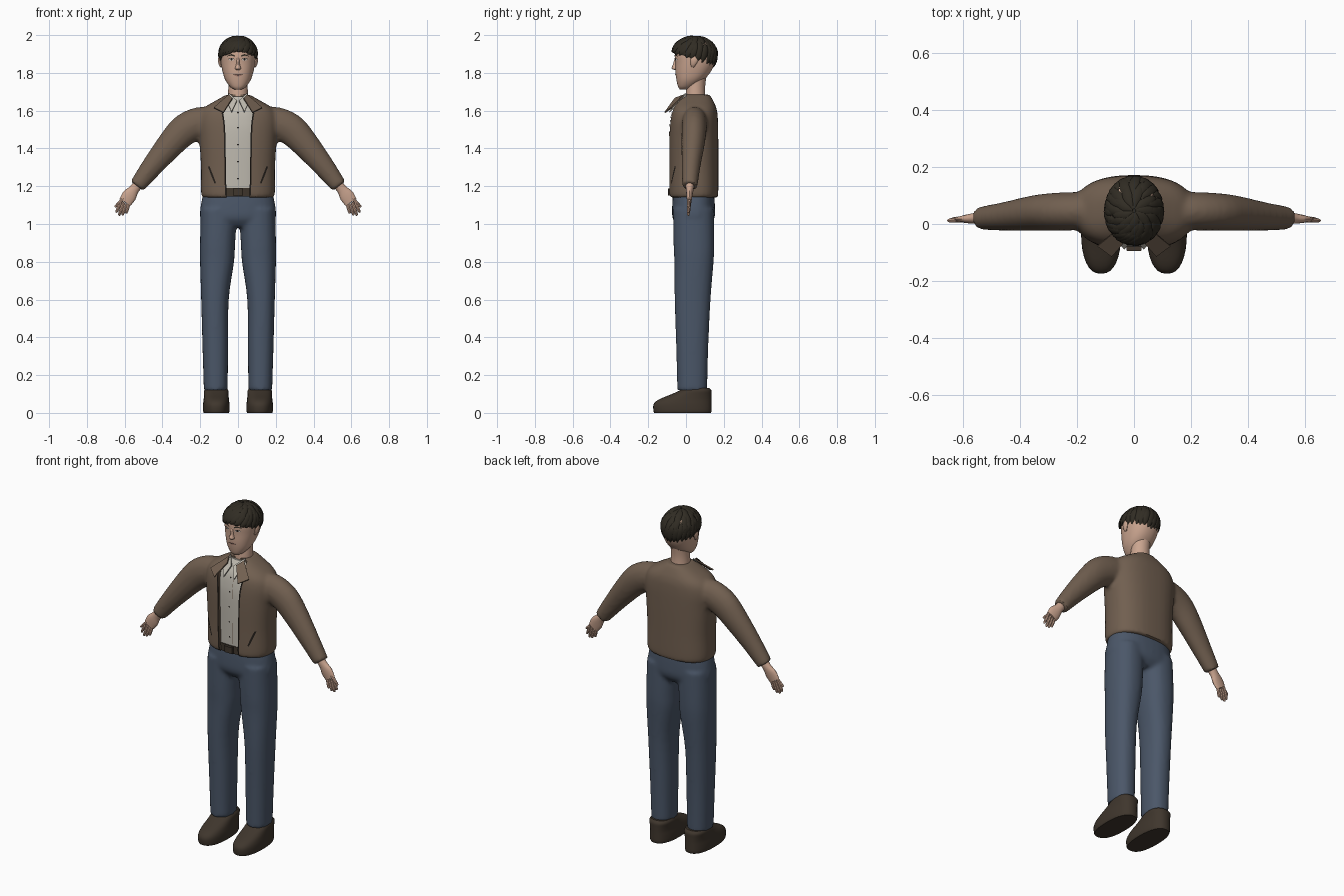
import bpy, bmesh, math, random
from mathutils import Vector as V
from mathutils.bvhtree import BVHTree

if "Cube" in bpy.data.objects:
    bpy.data.objects.remove(bpy.data.objects["Cube"])

random.seed(4)

def material(name, *rgb):
    m = bpy.data.materials.new(name)
    m.diffuse_color = (*rgb, 1)
    m.use_nodes = True
    m.node_tree.nodes["Principled BSDF"].inputs["Base Color"].default_value = m.diffuse_color
    return m

BROWN = material("jacket brown", .165, .115, .08)
BLUE = material("denim blue", .07, .095, .14)
CREAM = material("shirt cream", .52, .49, .43)
SKIN = material("skin", .60, .38, .28)
HAIR = material("hair dark", .030, .025, .017)
LEATHER = material("shoe leather", .050, .037, .026)
DARK = material("dark trim", .018, .014, .011)
WHITE = material("eye white", .6, .58, .55)
LIP = material("lip", .36, .19, .15)

def finish(bm, name, *mats):
    bmesh.ops.recalc_face_normals(bm, faces=bm.faces)
    me = bpy.data.meshes.new(name)
    bm.to_mesh(me)
    bm.free()
    ob = bpy.data.objects.new(name, me)
    bpy.context.collection.objects.link(ob)
    for m in mats:
        me.materials.append(m)
    return ob

def skin_rings(bm, rings):
    rows = [[bm.verts.new(p) for p in r] for r in rings]
    n = len(rows[0])
    for a, b in zip(rows, rows[1:]):
        for i in range(n):
            bm.faces.new((a[i], a[(i + 1) % n], b[(i + 1) % n], b[i]))
    bm.faces.new(rows[0])
    bm.faces.new(rows[-1])

def spline(rows, k):
    """Catmull-Rom interpolation of number tuples."""
    out = []
    for i in range(len(rows) - 1):
        p = [rows[max(0, min(len(rows) - 1, i + j))] for j in (-1, 0, 1, 2)]
        for s in range(k):
            t = s / k
            out.append([b + .5 * t * (c - a + t * (2 * a - 5 * b + 4 * c - d + t * (3 * (b - c) + d - a)))
                        for a, b, c, d in zip(*p)])
    return out + [list(rows[-1])]

def ring(c, u, v, n, e):
    pts = []
    for i in range(n):
        a = 2 * math.pi * i / n
        f = lambda q: math.copysign(abs(q) ** (2 / e), q)
        pts.append(c + u * f(math.cos(a)) + v * f(math.sin(a)))
    return pts

def stack(bm, rows, n=32, e=2.0, k=4):
    """Upright body from rows of (z, cx, cy, rx, ry)."""
    skin_rings(bm, [ring(V((x, y, z)), V((rx, 0, 0)), V((0, ry, 0)), n, e)
                    for z, x, y, rx, ry in spline(rows, k)])

def tube(bm, rows, up=lambda p: V((0, 1, 0)), n=16, k=3):
    """Tube along rows of (x, y, z, width, depth)."""
    rows = spline(rows, k)
    P = [V(r[:3]) for r in rows]
    rings = []
    for i, r in enumerate(rows):
        t = (P[min(i + 1, len(P) - 1)] - P[max(i - 1, 0)]).normalized()
        u = t.cross(up(P[i])).normalized()
        rings.append(ring(P[i], u * r[3], u.cross(t) * r[4], n, 2))
    skin_rings(bm, rings)

def bake(ob):
    dg = bpy.context.evaluated_depsgraph_get()
    me = bpy.data.meshes.new_from_object(ob.evaluated_get(dg))
    ob.modifiers.clear()
    ob.data = me

def fuse(ob, voxel):
    m = ob.modifiers.new("fuse", 'REMESH')
    m.mode, m.voxel_size = 'VOXEL', voxel
    m = ob.modifiers.new("soften", 'SMOOTH')
    m.factor, m.iterations = .5, 5
    bake(ob)

def tree(ob):
    bm = bmesh.new()
    bm.from_mesh(ob.data)
    t = BVHTree.FromBMesh(bm)
    bm.free()
    return t

def ribbon(name, pts, mat, target, lift=.003):
    """Thin plate laid on a front surface, rows of (x, z, half width)."""
    pts = spline(pts, 4)
    bm, rows = bmesh.new(), []
    for i, (x, z, w) in enumerate(pts):
        a, b = pts[max(i - 1, 0)], pts[min(i + 1, len(pts) - 1)]
        d = V((b[0] - a[0], b[1] - a[1])).normalized()
        row = []
        for s in (-1, 1):
            q = V((x - s * w * d.y, -1, z + s * w * d.x))
            hit = target.ray_cast(q, V((0, 1, 0)))[0]
            row.append(bm.verts.new((q.x, (hit.y if hit else -.03) - lift, q.z)))
        rows.append(row)
    for a, b in zip(rows, rows[1:]):
        bm.faces.new((a[0], b[0], b[1], a[1]))
    return finish(bm, name, mat)

def flap(name, pts, mat):
    bm = bmesh.new()
    bm.faces.new([bm.verts.new(p) for p in pts])
    ob = finish(bm, name, mat)
    ob.modifiers.new("thickness", 'SOLIDIFY').thickness = .007
    bake(ob)

# trousers
bm = bmesh.new()
stack(bm, [(1.17, 0, .04, .182, .108), (1.1, 0, .04, .197, .113), (1.03, 0, .04, .2, .111),
           (.985, 0, .04, .16, .08)], e=2.4)
for s in (-1, 1):
    stack(bm, [(1.08, s * .1, .04, .097, .108), (.9, s * .108, .042, .093, .108), (.8, s * .111, .042, .09, .104),
               (.6, s * .122, .035, .073, .095), (.35, s * .12, .033, .068, .085), (.12, s * .118, .033, .063, .079)], e=2.3)
fuse(finish(bm, "trousers", BLUE), .011)

# shoes
for s in (-1, 1):
    bm = bmesh.new()
    x = s * .115
    stack(bm, [(0, x, -.018, .066, .15), (.012, x, -.018, .07, .154), (.045, x, -.018, .07, .154),
               (.07, x, -.005, .067, .141), (.095, x, .025, .065, .111), (.118, x, .05, .064, .085),
               (.132, x, .055, .056, .068)], e=2.4, k=3)
    finish(bm, "shoe", LEATHER)

# jacket body and sleeves, with the front opening cut out
bm = bmesh.new()
stack(bm, [(1.14, 0, .04, .188, .128), (1.17, 0, .04, .196, .131), (1.3, 0, .04, .196, .131), (1.45, 0, .04, .205, .131),
           (1.55, 0, .042, .21, .127), (1.61, 0, .045, .185, .117), (1.655, 0, .05, .115, .093),
           (1.685, 0, .055, .06, .07)], n=40, e=2.5)
for s in (-1, 1):
    tube(bm, [(s * .12, .045, 1.535, .08, .066), (s * .2, .045, 1.535, .085, .067), (s * .28, .043, 1.5, .084, .066),
              (s * .35, .038, 1.43, .074, .062), (s * .45, .027, 1.31, .058, .05), (s * .535, .02, 1.2, .043, .041)], n=24)
jacket = finish(bm, "jacket", BROWN)
fuse(jacket, .011)
surface = tree(jacket)
SLOT = [(1.1, .06), (1.5, .068), (1.6, .08), (1.72, .05)]
bm = bmesh.new()
outline = [(w, z) for z, w in SLOT] + [(-w, z) for z, w in reversed(SLOT)]
skin_rings(bm, [[V((x, y, z)) for x, z in outline] for y in (-.3, .0)])
cutter = finish(bm, "opening_cutter", BROWN)
cutter.hide_render = True
m = jacket.modifiers.new("opening", 'BOOLEAN')
m.operation, m.object = 'DIFFERENCE', cutter
bake(jacket)
bpy.data.objects.remove(cutter)

# shirt, belt and buttons
bm = bmesh.new()
stack(bm, [(1.16, 0, .04, .16, .116), (1.45, 0, .04, .16, .119), (1.55, 0, .042, .15, .114),
           (1.61, 0, .045, .12, .103), (1.65, 0, .05, .085, .082), (1.675, 0, .055, .06, .068)], e=2.5)
shirt = finish(bm, "shirt", CREAM)
front = tree(shirt)
bm = bmesh.new()
stack(bm, [(1.145, 0, .04, .16, .12), (1.19, 0, .04, .16, .12)], e=2.5, k=1)
finish(bm, "belt", LEATHER)
bm = bmesh.new()
stack(bm, [(1.15, 0, -.086, .027, .009), (1.187, 0, -.086, .027, .009)], n=16, e=5, k=1)
finish(bm, "belt_buckle", LEATHER)
for z in (1.24, 1.33, 1.42, 1.51, 1.59):
    ribbon("button", [(-.005, z, .002), (0, z, .005), (.005, z, .002)], DARK, front)
ribbon("button_placket", [(.016, 1.2, .001), (.016, 1.4, .001), (.016, 1.62, .001)], BROWN, front, .001)

# zip edges, pockets, lapels and shirt collar
for s in (-1, 1):
    ribbon("zip_edge", [(s * (w + .004), z, .004) for z, w in ((1.15, .061), (1.3, .064), (1.5, .068), (1.59, .079))],
           DARK, surface)
    ribbon("pocket", [(s * .155, 1.305, .004), (s * .138, 1.26, .005), (s * .12, 1.215, .004)], DARK, surface)
    flap("lapel", [(s * .05, -.015, 1.685), (s * .128, -.078, 1.618), (s * .078, -.115, 1.592), (s * .03, -.06, 1.668)], BROWN)
    flap("shirt_collar", [(s * .05, .0, 1.695), (s * .05, -.07, 1.63), (s * .034, -.09, 1.595), (s * .006, -.055, 1.655)], CREAM)

# neck and head
bm = bmesh.new()
stack(bm, [(1.62, 0, .052, .056, .055), (1.7, 0, .05, .052, .051), (1.76, 0, .055, .052, .05), (1.84, 0, .06, .06, .06)])
finish(bm, "neck", SKIN)
bm = bmesh.new()
stack(bm, [(1.712, 0, -.008, .02, .024), (1.727, 0, .0, .042, .042), (1.76, 0, .02, .066, .07), (1.8, 0, .036, .08, .091),
           (1.85, 0, .048, .09, .104), (1.9, 0, .05, .093, .108), (1.95, 0, .05, .082, .095), (1.98, 0, .05, .045, .05)],
      n=40, e=2.25)
head = finish(bm, "head", SKIN)
face = tree(head)
bm = bmesh.new()
stack(bm, [(1.816, 0, -.05, .011, .012), (1.824, 0, -.056, .016, .02), (1.845, 0, -.053, .01, .016),
           (1.885, 0, -.05, .007, .008)], n=12)
finish(bm, "nose", SKIN)
for s in (-1, 1):
    ribbon("eye", [(s * .02, 1.869, .001), (s * .034, 1.871, .006), (s * .05, 1.869, .001)], WHITE, face, .002)
    ribbon("iris", [(s * .03, 1.871, .003), (s * .035, 1.871, .005), (s * .04, 1.871, .003)], DARK, face, .004)
    ribbon("eyelid", [(s * .018, 1.872, .001), (s * .034, 1.878, .0018), (s * .053, 1.872, .001)], DARK, face, .004)
    ribbon("eyebrow", [(s * .016, 1.888, .003), (s * .035, 1.895, .004), (s * .058, 1.888, .001)], HAIR, face)
    bm = bmesh.new()
    tube(bm, [(s * .088, .035, 1.832, .008, .005), (s * .094, .038, 1.845, .014, .008), (s * .098, .044, 1.87, .02, .008),
              (s * .096, .046, 1.888, .008, .005)], up=lambda p: V((1, 0, 0)), n=12)
    finish(bm, "ear", SKIN)
ribbon("lips", [(-.024, 1.79, .001), (0, 1.788, .007), (.024, 1.79, .001)], LIP, face, .002)
ribbon("mouth_line", [(-.026, 1.791, .001), (0, 1.789, .0018), (.026, 1.791, .001)], DARK, face, .004)

# hair cap with overlapping locks
MID = V((0, .045, 1.9))
def scalp(f, phi, grow=1.0):
    t = (1 + math.sin(phi)) / 2
    th = f * math.radians(80 + 48 * t ** .8)
    c = math.cos(th)
    s = math.sin(th) if c > 0 else 1 - .3 * c * c
    return MID + V((.098 * s * math.cos(phi), .117 * s * math.sin(phi), .091 * c)) * grow

bm = bmesh.new()
rings = [[scalp(f, 2 * math.pi * i / 36, g) for i in range(36)]
         for f, g in [(.06, 1), (.2, 1), (.35, 1), (.5, 1), (.65, 1), (.8, 1), (.92, 1), (1, .98), (1, .86)]]
skin_rings(bm, rings)
for count, f0, f1 in ((26, .45, 1.06), (16, .2, .8), (9, .03, .5)):
    for i in range(count):
        phi = 2 * math.pi * (i + random.uniform(-.2, .2)) / count
        twist = -.25 - .5 * max(0, -math.sin(phi))
        rows = []
        for t, w in ((0, .006), (.3, .018), (.7, .017), (1, .003)):
            p = scalp(f0 + (f1 + random.uniform(-.04, .03) - f0) * t, phi + twist * (t - .5), 1.015)
            rows.append((*p, w, .2 * w + .003))
        tube(bm, rows, up=lambda p: (p - MID).normalized(), n=8)
finish(bm, "hair", HAIR)

# hands
for s in (-1, 1):
    bm = bmesh.new()
    tube(bm, [(s * .52, .02, 1.22, .027, .025), (s * .55, .02, 1.183, .027, .02), (s * .575, .018, 1.15, .038, .016),
              (s * .598, .017, 1.115, .034, .011)])
    for x0, z0, x1, z1 in ((.618, 1.125, .645, 1.06), (.606, 1.115, .63, 1.044), (.593, 1.108, .612, 1.045),
                           (.58, 1.103, .592, 1.056), (.573, 1.165, .652, 1.09)):
        a, b = V((x0, .017, z0)), V((x1, .012, z1))
        tube(bm, [(s * p.x, p.y, p.z, w, w) for p, w in ((a, .009), (a.lerp(b, .5), .009), (a.lerp(b, .9), .007), (b, .003))], n=8)
    finish(bm, "hand", SKIN)

for ob in bpy.data.objects:
    ob.select_set(True)
bpy.context.view_layer.objects.active = head
bpy.ops.object.shade_smooth_by_angle(angle=math.radians(40))
